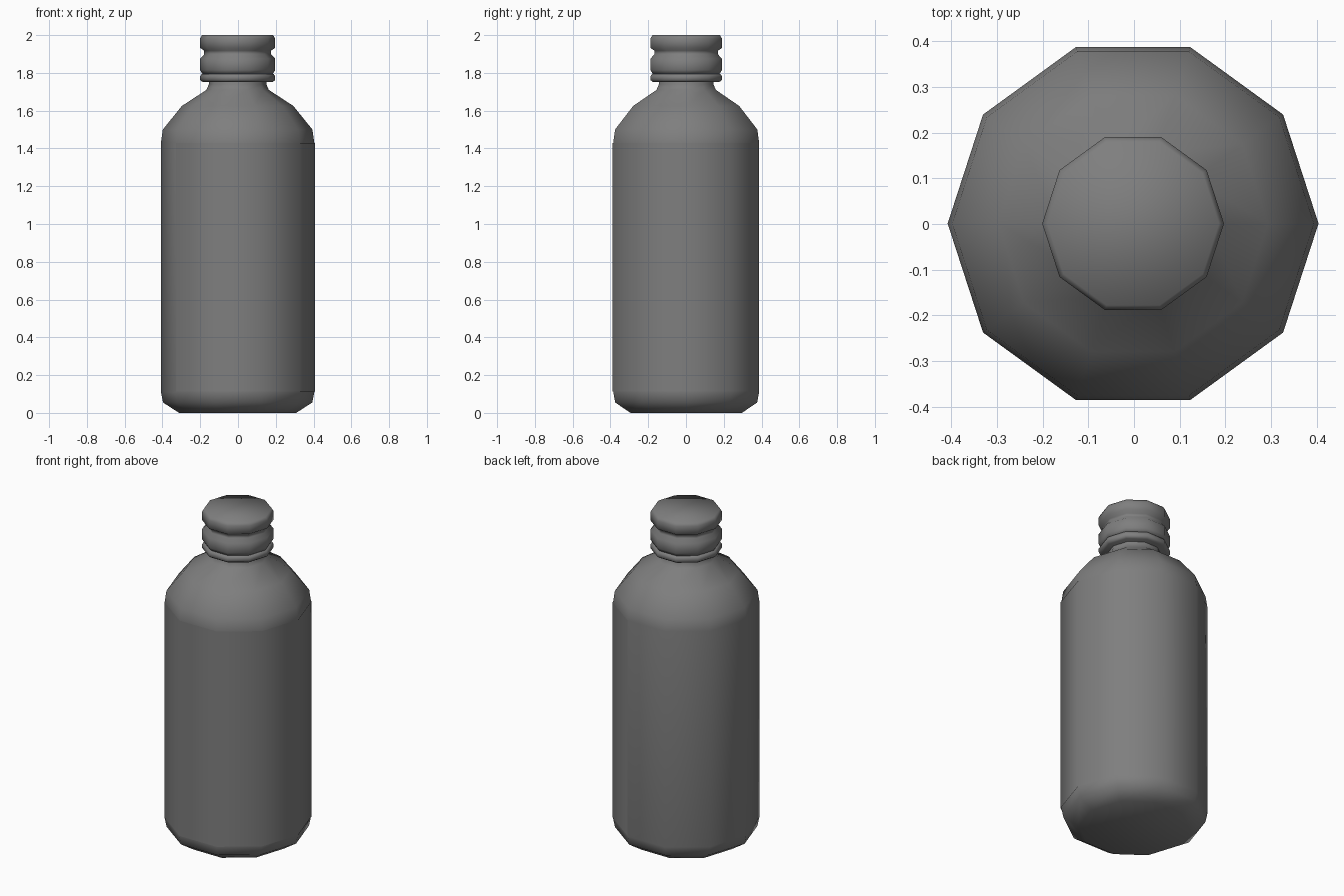
import bpy, bmesh, math

cube = bpy.data.objects.get("Cube")
if cube:
    bpy.data.objects.remove(cube, do_unlink=True)

SIDES = 10


def material(name, rgb):
    mat = bpy.data.materials.new(name)
    mat.use_nodes = True
    mat.diffuse_color = (*rgb, 1)
    mat.node_tree.nodes["Principled BSDF"].inputs["Base Color"].default_value = (*rgb, 1)
    return mat


grey = material("plain grey", (0.21, 0.21, 0.21))


def lathe(name, profile, cap_bottom=True, cap_top=True, offset=(0, 0), angle=50):
    """Turn a (radius, height) profile into a ten-sided solid."""
    bm = bmesh.new()
    rings = []
    for r, z in profile:
        ring = []
        for i in range(SIDES):
            a = math.tau * i / SIDES
            ring.append(bm.verts.new((r * math.cos(a), r * math.sin(a), z)))
        rings.append(ring)
    for low, high in zip(rings, rings[1:]):
        for i in range(SIDES):
            j = (i + 1) % SIDES
            bm.faces.new((low[i], low[j], high[j], high[i]))
    if cap_bottom:
        bm.faces.new(rings[0][::-1])
    if cap_top:
        bm.faces.new(rings[-1])
    mesh = bpy.data.meshes.new(name)
    bm.to_mesh(mesh)
    bm.free()
    mesh.materials.append(grey)
    obj = bpy.data.objects.new(name, mesh)
    obj.location = (*offset, 0)
    bpy.context.collection.objects.link(obj)
    bpy.ops.object.select_all(action="DESELECT")
    obj.select_set(True)
    bpy.context.view_layer.objects.active = obj
    bpy.ops.object.shade_smooth_by_angle(angle=math.radians(angle))
    return obj


# Bottle with rounded base, sloping shoulder and neck
lathe("bottle", [
    (0.31, 0), (0.395, 0.055), (0.406, 0.11), (0.406, 1.43), (0.396, 1.5),
    (0.295, 1.625), (0.165, 1.71), (0.152, 1.74), (0.15, 1.8),
], offset=(-0.002, 0.001), angle=60)

# Thin wrap around the straight wall
lathe("label", [(0.407, 0.112), (0.407, 1.43)], False, False, offset=(0.001, -0.001))

# Tamper ring below the cap
lathe("cap_ring", [
    (0.185, 1.752), (0.199, 1.762), (0.199, 1.782), (0.19, 1.795),
], offset=(-0.002, 0.001), angle=60)

# Cap with a groove below its rim
lathe("cap", [
    (0.185, 1.793), (0.199, 1.815), (0.199, 1.875), (0.177, 1.898),
    (0.177, 1.918), (0.199, 1.932), (0.199, 1.982), (0.188, 2.0),
], offset=(-0.002, 0.001), angle=75)
